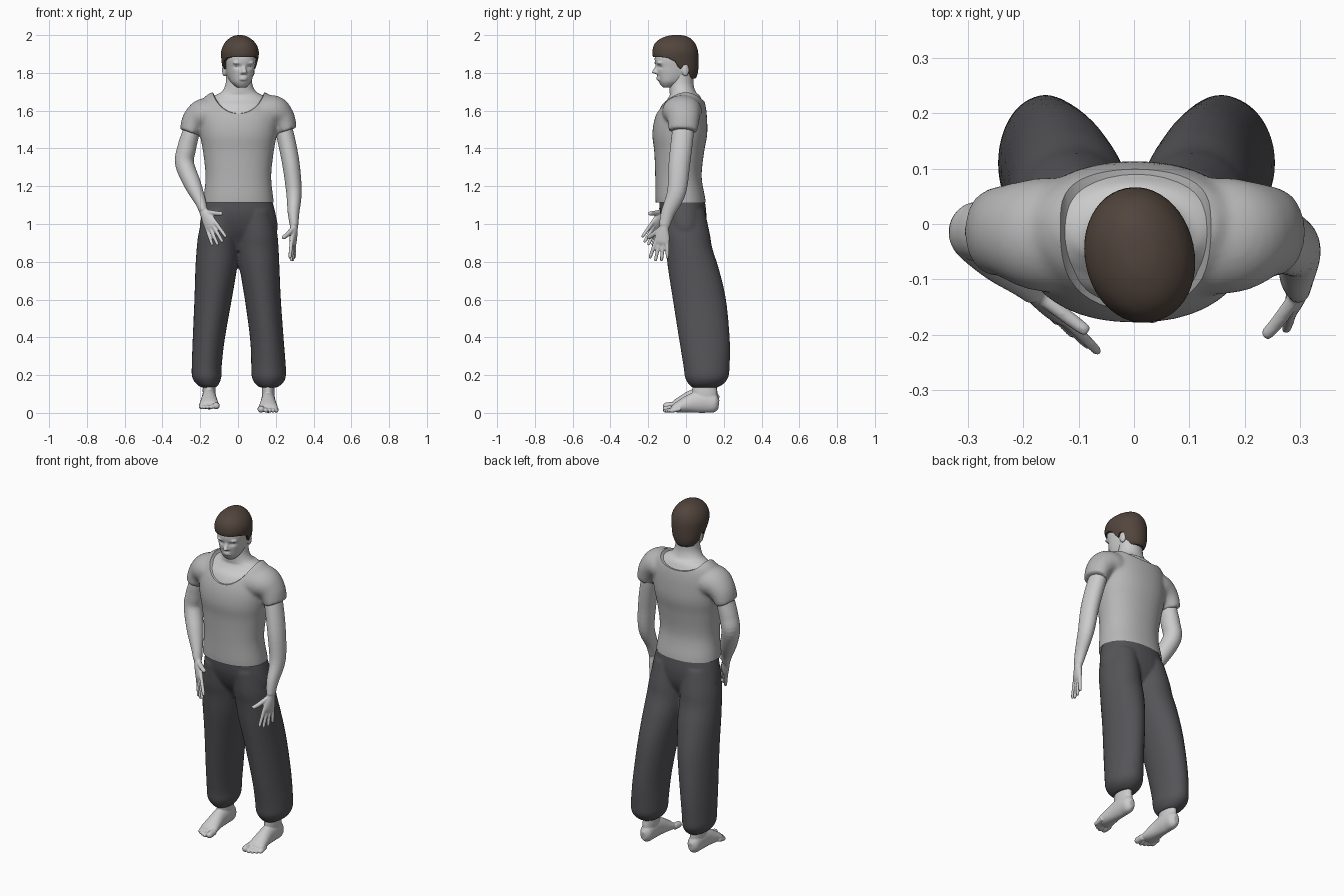
import bpy, bmesh, math
from mathutils import Vector, Matrix


def color(name, rgb):
    m = bpy.data.materials.new(name)
    m.diffuse_color = (*rgb, 1)
    return m


SKIN = color("skin_pale", (1, 1, .99))


def tube(bm, rows, ref=None, p=2.0, n=28, steps=5):
    """Smooth loft through rows (x, y, z, ra, rb); rings stay level unless ref is given."""
    rows = [Vector(r) for r in rows]
    pts = [rows[0]] + rows + [rows[-1]]
    path = []
    for i in range(1, len(pts) - 2):
        p0, p1, p2, p3 = pts[i - 1:i + 3]
        for k in range(steps):
            t = k / steps
            path.append(0.5 * (2 * p1 + (p2 - p0) * t + (2 * p0 - 5 * p1 + 4 * p2 - p3) * t**2
                               + (3 * p1 - p0 - 3 * p2 + p3) * t**3))
    path.append(rows[-1])
    rings = []
    for i, q in enumerate(path):
        a, b = Vector((1, 0, 0)), Vector((0, 1, 0))
        if ref is not None:
            t = (Vector(path[min(i + 1, len(path) - 1)][:3]) - Vector(path[max(i - 1, 0)][:3])).normalized()
            b = Vector(ref)
            b = (b - t * b.dot(t)).normalized()
            a = b.cross(t)
        ring = []
        for k in range(n):
            c, s = math.cos(math.tau * k / n), math.sin(math.tau * k / n)
            c = math.copysign(abs(c) ** (2 / p), c)
            s = math.copysign(abs(s) ** (2 / p), s)
            ring.append(bm.verts.new(Vector(q[:3]) + a * c * q[3] + b * s * q[4]))
        rings.append(ring)
    for r, s in zip(rings, rings[1:]):
        for k in range(n):
            bm.faces.new((r[k], r[(k + 1) % n], s[(k + 1) % n], s[k]))
    bm.faces.new(rings[0])
    bm.faces.new(rings[-1])


def stack(bm, cx, rows, **kw):
    """Level loft from rows (z, half width, y front, y back)."""
    tube(bm, [(cx, (f + b) / 2, z, w, (b - f) / 2) for z, w, f, b in rows], **kw)


def ball(bm, loc, size):
    bmesh.ops.create_uvsphere(bm, u_segments=20, v_segments=12, radius=1,
                              matrix=Matrix.Translation(loc) @ Matrix.Diagonal((*size, 1)))


def finish(name, bm, voxel=0, smooth=0, cutter=None, mat=SKIN, hem=None, angle=50):
    bmesh.ops.recalc_face_normals(bm, faces=bm.faces)
    me = bpy.data.meshes.new(name)
    bm.to_mesh(me)
    o = bpy.data.objects.new(name, me)
    bpy.context.collection.objects.link(o)
    if voxel:
        m = o.modifiers.new("fuse", 'REMESH')
        m.mode, m.voxel_size = 'VOXEL', voxel
    if smooth:
        m = o.modifiers.new("smooth", 'SMOOTH')
        m.factor, m.iterations = 0.5, smooth
    if cutter:
        m = o.modifiers.new("cut", 'BOOLEAN')
        m.operation, m.object = 'DIFFERENCE', cutter
    dg = bpy.context.evaluated_depsgraph_get()
    o.data = bpy.data.meshes.new_from_object(o.evaluated_get(dg))
    o.modifiers.clear()
    if cutter:
        bpy.data.objects.remove(cutter)
    if hem:
        b2 = bmesh.new()
        b2.from_mesh(o.data)
        bmesh.ops.bisect_plane(b2, geom=b2.verts[:] + b2.edges[:] + b2.faces[:], plane_co=(0, 0, hem),
                               plane_no=(0, 0, 1), clear_inner=True)
        b2.to_mesh(o.data)
    o.data.name = name
    o.data.materials.clear()
    o.data.materials.append(mat)
    bpy.ops.object.select_all(action='DESELECT')
    o.select_set(True)
    bpy.context.view_layer.objects.active = o
    bpy.ops.object.shade_smooth_by_angle(angle=math.radians(angle))
    return o


# Shirt: torso and two sleeves, neckline scooped out, open hem
bm = bmesh.new()
stack(bm, 0.002, [(1.08, .189, -.155, .107), (1.13, .186, -.162, .103), (1.25, .174, -.163, .083),
                  (1.38, .187, -.168, .096), (1.47, .203, -.178, .112), (1.55, .21, -.168, .112),
                  (1.62, .203, -.14, .105), (1.67, .18, -.105, .09), (1.697, .145, -.06, .06)], p=2.2, n=40)
tube(bm, [(-.08, -.025, 1.58, .07, .105), (-.175, -.018, 1.58, .086, .102), (-.23, -.013, 1.545, .069, .084),
          (-.258, -.016, 1.483, .052, .077)], ref=(0, 1, 0))
tube(bm, [(.08, -.025, 1.59, .07, .105), (.18, -.02, 1.595, .088, .104), (.232, -.014, 1.558, .071, .086),
          (.26, -.016, 1.492, .053, .077)], ref=(0, 1, 0))
cut = bmesh.new()
tube(cut, [(.003, -.3, 1.705, .135, .125), (.003, -.15, 1.705, .137, .12), (.003, 0, 1.705, .137, .07),
           (.003, .3, 1.705, .135, .045)], ref=(0, 0, 1), n=48)
finish("shirt", bm, .009, 8, finish("neckline_cutter", cut), color("shirt_grey", (.47, .47, .47)), 1.115)

# Bare upper chest and neck inside the neckline
bm = bmesh.new()
stack(bm, 0.005, [(1.48, .185, -.168, .10), (1.55, .19, -.16, .104), (1.62, .185, -.134, .098),
                  (1.655, .165, -.103, .085), (1.68, .128, -.087, .072), (1.70, .092, -.087, .052),
                  (1.74, .071, -.088, .04), (1.80, .068, -.08, .04)], n=40)
finish("neck_and_chest", bm)

# Trousers: hips and two baggy legs gathered at the ankles
bm = bmesh.new()
stack(bm, 0.004, [(1.135, .174, -.143, .098), (1.05, .196, -.135, .108), (.97, .205, -.105, .1),
                  (.90, .17, -.06, .07), (.86, .10, -.04, .05)], p=2.2, n=40)
fronts = [(1.07, -.13, .1), (.95, -.122, .126), (.87, -.108, .14), (.76, -.095, .175), (.6, -.07, .212),
          (.39, -.037, .232), (.25, -.014, .231), (.19, -.006, .225), (.155, .012, .20), (.135, .032, .168)]
sides = {-1: [(-.18, .005), (-.209, .005), (-.219, .002), (-.226, -.006), (-.231, -.033), (-.24, -.07),
              (-.245, -.086), (-.243, -.088), (-.222, -.1), (-.195, -.115)],
         1: [(.0, .185), (.0, .208), (.0, .215), (.01, .22), (.036, .227), (.064, .242),
             (.07, .253), (.073, .253), (.09, .235), (.115, .207)]}
for sx, edges in sides.items():
    tube(bm, [((l + r) / 2, (f + b) / 2, z, (r - l) / 2, (b - f) / 2)
              for (z, f, b), (l, r) in zip(fronts, edges)])
finish("trousers", bm, .008, 4, mat=color("trousers_dark", (.09, .09, .098)))


# Feet with five toes
def foot(name, sx, cx, lift):
    bm = bmesh.new()
    tube(bm, [(cx, .174, .045, .014, .025), (cx, .152, .048, .034, .047), (cx, .10, .058, .038, .058),
              (cx, .04, .053, .04, .053), (cx, -.02, .037, .047, .037), (cx, -.055, .026, .051, .025),
              (cx, -.072, .018, .045, .015)], ref=(0, 0, 1))
    stack(bm, cx, [(.04, .032, .05, .165), (.10, .034, .035, .166), (.14, .033, .035, .162), (.22, .036, .04, .16)])
    for i, x in enumerate((-.038, -.012, .008, .026, .043)):
        r = .018 if i == 0 else .011
        tip = -.122 + (0, .001, .009, .02, .034)[i]
        tube(bm, [(cx + sx * x, tip + .06, .022, r, r), (cx + sx * x, tip + .015, r + .001, r, r),
                  (cx + sx * x, tip, r, r * .4, r * .4)], ref=(0, 0, 1), n=12)
    bmesh.ops.translate(bm, verts=bm.verts, vec=(0, 0, lift))
    finish(name, bm, .004, 2)


foot("foot_right", -1, -.153, .018)
foot("foot_left", 1, .16, 0)


# Arms, each with a palm, four fingers and a thumb
def arm(name, rows, tip, side, thumb):
    bm = bmesh.new()
    tube(bm, rows, ref=(0, 1, 0))
    w, tip, thumb = Vector(rows[-1][:3]), Vector(tip), Vector(thumb)
    length = (tip - w).length
    d = (tip - w) / length
    s = Vector(side)
    s = (s - d * s.dot(d)).normalized()
    tube(bm, [(*(w + d * length * t), a, b) for t, a, b in
              ((-.1, .02, .024), (.08, .02, .027), (.25, .019, .037), (.43, .016, .042), (.52, .01, .037))], ref=s)

    def digit(a, b, c, r):
        tube(bm, [(*a, r, r), (*b, r * .95, r * .95), (*b.lerp(c, .85), r * .8, r * .8),
                  (*c, r * .35, r * .35)], ref=d.cross(s), n=12)
    for i, reach in enumerate((.92, 1, .94, .78)):
        a = w + d * length * .42 + s * (.032 - .021 * i)
        e = a + (d + s * (.16 - .11 * i)) * length * .58 * reach
        digit(a, a.lerp(e, .5), e, .0105)
    a = w + d * length * .08 + s * .014
    digit(a, a.lerp(thumb, .55) + s * .004 + d * .006, thumb, .0135)
    finish(name, bm, .0045, 3)


arm("arm_right", [(-.225, -.01, 1.56, .042, .055), (-.25, -.015, 1.48, .046, .058), (-.272, -.015, 1.40, .05, .055),
                  (-.283, -.018, 1.32, .05, .053), (-.240, -.06, 1.21, .045, .047),
                  (-.20, -.10, 1.12, .030, .032), (-.183, -.118, 1.07, .022, .027)],
    (-.092, -.213, .892), (.5, -.35, .5), (-.083, -.195, 1.055))
arm("arm_left", [(.225, -.01, 1.56, .042, .055), (.25, -.018, 1.47, .047, .058), (.28, -.035, 1.32, .046, .057),
                 (.296, -.05, 1.17, .041, .05), (.294, -.095, 1.06, .031, .037), (.297, -.115, .99, .022, .029)],
    (.285, -.147, .80), (-.25, -1, .1), (.236, -.203, .925))

# Head turned slightly to its left: face with brow, nose, lips, ears and eyes
C = Vector((.01, -.055, 0))
turn = Matrix.Translation(C) @ Matrix.Rotation(math.radians(12), 4, 'Z') @ Matrix.Translation(-C)
bm = bmesh.new()
stack(bm, .01, [(1.722, .022, -.122, -.07), (1.735, .038, -.134, -.045), (1.755, .055, -.145, -.01),
                (1.79, .068, -.154, .035), (1.83, .076, -.161, .05), (1.88, .082, -.166, .056),
                (1.94, .072, -.152, .048), (1.975, .045, -.115, .015)], p=2.25, n=40)
tube(bm, [(.01, -.150, 1.845, .008, .01), (.01, -.163, 1.82, .01, .011), (.01, -.17, 1.802, .014, .013),
          (.01, -.155, 1.795, .013, .006)], n=16)
for z, r in ((1.776, .006), (1.766, .007)):
    ball(bm, (.01, -.147, z), (.022, .011, r))
for sx in (-1, 1):
    ball(bm, (.01 + sx * .01, -.16, 1.801), (.009, .012, .007))
    ball(bm, (.01 + sx * .033, -.147, 1.853), (.025, .017, .008))
    ball(bm, (.01 + sx * .077, -.018, 1.815), (.011, .02, .034))
head = finish("head", bm, .005, 3)
for v in head.data.vertices:
    for sx in (-1, 1):
        if v.co.y < -.09:
            q = ((v.co.x - .01 - sx * .032) / .02) ** 2 + ((v.co.z - 1.832) / .011) ** 2
            v.co.y += .009 * math.exp(-q)
head.data.transform(turn)
bm = bmesh.new()
for sx in (-1, 1):
    ball(bm, (.01 + sx * .032, -.131, 1.831), (.014, .014, .009))
finish("eyes", bm).data.transform(turn)

# Short hair: a cap trimmed around the face and ears
bm = bmesh.new()
stack(bm, .01, [(1.77, .056, -.07, .05), (1.785, .068, -.09, .06), (1.82, .085, -.13, .066), (1.88, .097, -.173, .067),
                (1.92, .097, -.178, .063), (1.955, .082, -.166, .05), (1.98, .058, -.138, .028),
                (1.995, .032, -.10, .0), (2.0, .008, -.07, -.03)], n=48, p=2.05)
cut = bmesh.new()
outline = [(-.3, 1.872), (-.15, 1.885), (-.11, 1.878), (-.075, 1.86), (-.06, 1.835), (-.045, 1.82), (-.03, 1.842),
           (-.006, 1.84), (.002, 1.795), (.02, 1.772), (.02, 1.6), (-.3, 1.6)]
caps = [[cut.verts.new((x, y, z)) for y, z in outline] for x in (-.3, .3)]
for k in range(len(outline)):
    cut.faces.new((caps[0][k - 1], caps[0][k], caps[1][k], caps[1][k - 1]))
for cap in caps:
    cut.faces.new(cap)
hair = finish("hair", bm, cutter=finish("hairline_cutter", cut), mat=color("hair_brown", (.085, .06, .047)))
hair.data.transform(turn)
